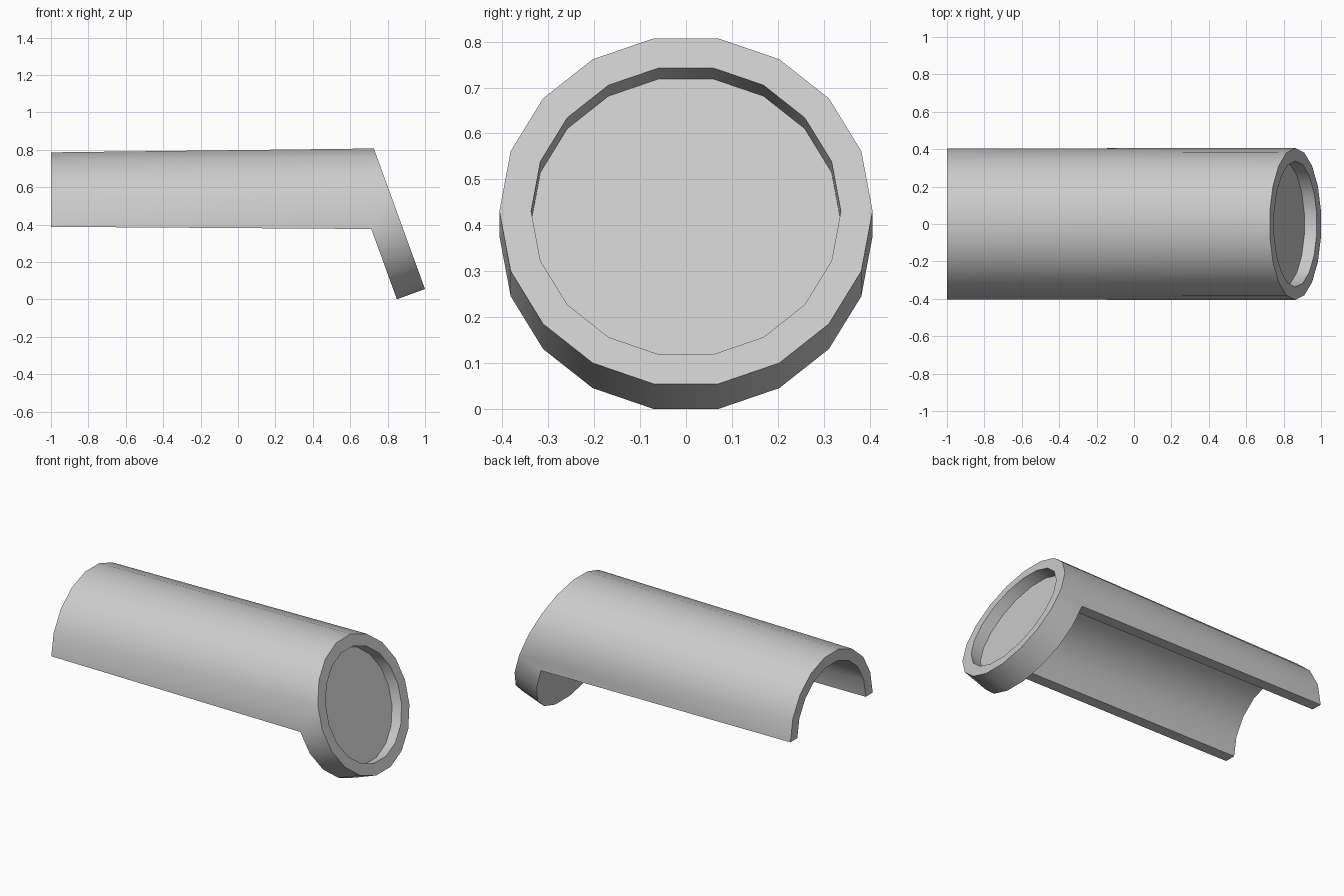
import bpy, bmesh, math

if "Cube" in bpy.data.objects:
    bpy.data.objects.remove(bpy.data.objects["Cube"])

N = 18
TILT = math.radians(20)
S, C = math.sin(TILT), math.cos(TILT)
R_OUT, R_IN = 0.406, 0.337
FACE_X, FACE_Z = 0.863, 0.431      # centre of the tilted front face
CAP_DEPTH, RECESS = 0.16, 0.07

bm = bmesh.new()


def tilted_ring(radius, depth, count=N):
    """Ring (or upper arc) on a plane behind the tilted front face."""
    out = []
    for i in range(count):
        a = math.radians(-90 + 20 * i)
        v = radius * math.cos(a)
        out.append(bm.verts.new((FACE_X - depth * C - v * S,
                                 radius * math.sin(a),
                                 FACE_Z - depth * S + v * C)))
    return out


def end_arc(radius):
    """Upper half arc at the open end of the shell."""
    angles = [math.radians(-90 + 20 * i) for i in range(10)]
    return [bm.verts.new((-1, radius * math.sin(a), 0.388 + radius * math.cos(a)))
            for a in angles]


def bridge(a, b, indices):
    for i in indices:
        j = (i + 1) % len(a)
        bm.faces.new((a[i], a[j], b[j], b[i]))


front = tilted_ring(R_OUT, 0)
lip = tilted_ring(R_IN, 0)
floor = tilted_ring(R_IN, RECESS)
back = {}
for i in list(range(9, N)) + [0]:
    a = math.radians(-90 + 20 * i)
    v = R_OUT * math.cos(a)
    back[i] = bm.verts.new((FACE_X - CAP_DEPTH * C - v * S, R_OUT * math.sin(a),
                            FACE_Z - CAP_DEPTH * S + v * C))
inner = tilted_ring(R_IN, CAP_DEPTH, 10)
end_out, end_in = end_arc(0.404), end_arc(0.336)

# Cap: rim, recess wall, recess floor, lower side wall, back
bridge(front, lip, range(N))
bridge(lip, floor, range(N))
bm.faces.new(floor)
for i in range(9, N):
    j = (i + 1) % N
    bm.faces.new((front[i], front[j], back[j], back[i]))
bm.faces.new([back[i] for i in range(9, N)] + [back[0]] + inner)

# Half-round shell: outside, inside, open end, lower edges
bm.faces.new((front[0], front[1], end_out[1], end_out[0], back[0]))
bridge(front[:10], end_out, range(1, 8))
bm.faces.new((front[8], front[9], back[9], end_out[9], end_out[8]))
bridge(inner, end_in, range(9))
bridge(end_out, end_in, range(9))
for k in (0, 9):
    bm.faces.new((back[k], end_out[k], end_in[k], inner[k]))

bmesh.ops.recalc_face_normals(bm, faces=bm.faces[:])
mesh = bpy.data.meshes.new("half_round_shell_with_cap")
bm.to_mesh(mesh)
bm.free()
obj = bpy.data.objects.new("half_round_shell_with_cap", mesh)
bpy.context.collection.objects.link(obj)
bpy.context.view_layer.objects.active = obj
obj.select_set(True)
bpy.ops.object.shade_smooth_by_angle(angle=math.radians(30))
